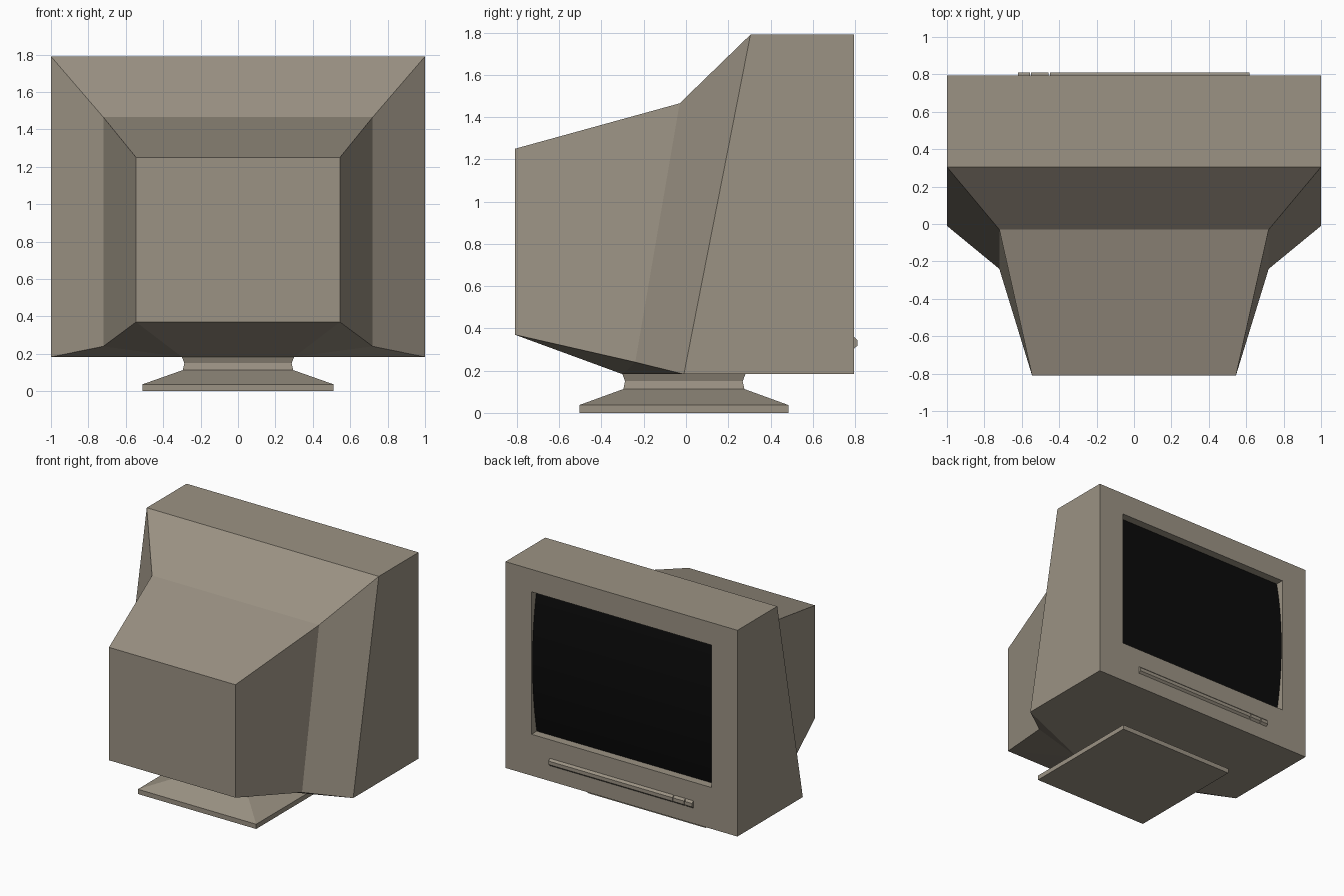
import bpy, bmesh, math

cube = bpy.data.objects.get("Cube")
if cube:
    bpy.data.objects.remove(cube, do_unlink=True)


def material(name, rgb):
    m = bpy.data.materials.new(name)
    m.use_nodes = True
    m.diffuse_color = (*rgb, 1)
    bsdf = m.node_tree.nodes["Principled BSDF"]
    bsdf.inputs["Base Color"].default_value = (*rgb, 1)
    bsdf.inputs["Roughness"].default_value = 0.7
    return m


beige = material("warm grey plastic", (0.33, 0.29, 0.23))
black = material("black glass", (0.003, 0.003, 0.003))


def finish(name, bm, mat, recalc=True):
    if recalc:
        bmesh.ops.recalc_face_normals(bm, faces=bm.faces)
    mesh = bpy.data.meshes.new(name)
    bm.to_mesh(mesh)
    bm.free()
    mesh.materials.append(mat)
    obj = bpy.data.objects.new(name, mesh)
    bpy.context.collection.objects.link(obj)
    return obj


def ring(bm, x, bottom, top):
    """Four corners of a rectangle; bottom and top are (y, z)."""
    corners = [(-x, *bottom), (x, *bottom), (x, *top), (-x, *top)]
    return [bm.verts.new(c) for c in corners]


def bridge(bm, a, b, skip=()):
    n = len(a)
    for i in range(n):
        if i not in skip:
            j = (i + 1) % n
            bm.faces.new((a[i], a[j], b[j], b[i]))


FACE_Y = 0.795      # plane of the bezel
BASE_Z = 0.183      # underside of the case
OPEN_X, OPEN_LOW, OPEN_HIGH = 0.775, 0.505, 1.615
NECK, MID_Y = 0.3, -0.01

# Case: pocket for the screen, bezel, sides, tapering tube housing
bm = bmesh.new()
pocket = ring(bm, OPEN_X, (FACE_Y - 0.075, OPEN_LOW), (FACE_Y - 0.075, OPEN_HIGH))
opening = ring(bm, OPEN_X, (FACE_Y, OPEN_LOW), (FACE_Y, OPEN_HIGH))
bezel = ring(bm, 1, (FACE_Y, BASE_Z), (FACE_Y, 1.79))
rim = ring(bm, 1, (-0.01, BASE_Z), (0.305, 1.79))
waist = ring(bm, 0.72, (-0.24, 0.24), (-0.03, 1.465))
tail = ring(bm, 0.545, (-0.81, 0.37), (-0.81, 1.25))
bridge(bm, pocket, opening)
bridge(bm, opening, bezel)
bridge(bm, bezel, rim)
bridge(bm, rim, waist, skip=(0,))
bridge(bm, waist, tail, skip=(0,))
bm.faces.new(pocket)
bm.faces.new(tail)
# Faceted underside running in to the neck
keel = [bm.verts.new((s * NECK, MID_Y - NECK + 0.01, BASE_Z)) for s in (-1, 1)]
bm.faces.new((rim[0], rim[1], keel[1], keel[0]))
bm.faces.new((tail[0], tail[1], keel[1], keel[0]))
for i in (0, 1):
    bm.faces.new((rim[i], waist[i], keel[i]))
    bm.faces.new((waist[i], tail[i], keel[i]))
finish("monitor_case", bm, beige)

# Screen: glass bulging along its height
bm = bmesh.new()
steps = 24
rows = []
for k in range(steps + 1):
    t = 2 * k / steps - 1
    z = (OPEN_LOW + OPEN_HIGH) / 2 + t * (OPEN_HIGH - OPEN_LOW) / 2
    y = FACE_Y - 0.01 - 0.055 * t * t
    rows.append([bm.verts.new((s * OPEN_X, y, z)) for s in (1, -1)])
for low, high in zip(rows, rows[1:]):
    bm.faces.new((low[0], low[1], high[1], high[0])).smooth = True
finish("screen_glass", bm, black, recalc=False)

# Stand: square foot, sloping skirt and pinched neck
bm = bmesh.new()
levels = []
for half, z in ((0.51, 0), (0.51, 0.037), (0.295, 0.113), (0.287, 0.15), (NECK, BASE_Z)):
    levels.append([bm.verts.new((sx * half, MID_Y + sy * half * 0.97, z))
                   for sx, sy in ((-1, -1), (1, -1), (1, 1), (-1, 1))])
for low, high in zip(levels, levels[1:]):
    bridge(bm, low, high)
bm.faces.new(levels[0])
bm.faces.new(levels[-1])
finish("swivel_stand", bm, beige)

# Control strip and two buttons under the screen
profile = [(FACE_Y, 0.303), (0.811, 0.318), (0.811, 0.345), (FACE_Y, 0.36)]
for name, x0, x1 in (("control_strip", -0.45, 0.617),
                     ("inner_button", -0.55, -0.457),
                     ("outer_button", -0.62, -0.557)):
    bm = bmesh.new()
    ends = [[bm.verts.new((x, y, z)) for y, z in profile] for x in (x0, x1)]
    bridge(bm, *ends)
    for end in ends:
        bm.faces.new(end)
    finish(name, bm, beige)
